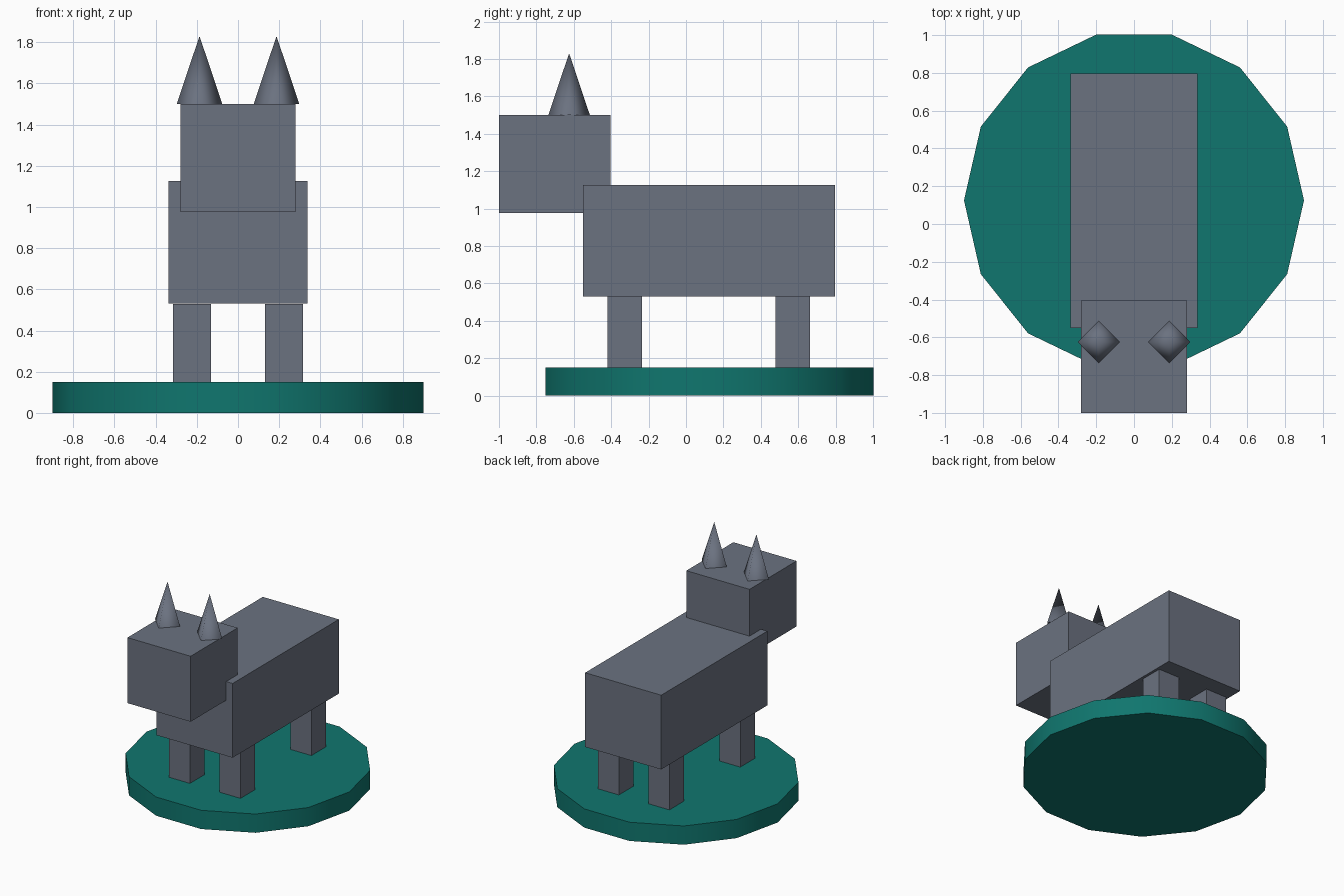
import bpy
import bmesh
import math
from mathutils import Matrix

cube = bpy.data.objects.get("Cube")
if cube:
    bpy.data.objects.remove(cube, do_unlink=True)


def make_material(name, rgb):
    mat = bpy.data.materials.new(name)
    mat.use_nodes = True
    color = (*rgb, 1.0)
    mat.diffuse_color = color
    mat.node_tree.nodes["Principled BSDF"].inputs["Base Color"].default_value = color
    return mat


grey = make_material("slate_grey", (0.147, 0.168, 0.216))
teal = make_material("deep_teal", (0.005, 0.181, 0.156))


def finish(name, bm, mat):
    mesh = bpy.data.meshes.new(name)
    bm.to_mesh(mesh)
    bm.free()
    mesh.materials.append(mat)
    obj = bpy.data.objects.new(name, mesh)
    bpy.context.collection.objects.link(obj)
    return obj


def box(name, center, size, mat):
    bm = bmesh.new()
    matrix = Matrix.Translation(center) @ Matrix.Diagonal((*size, 1.0))
    bmesh.ops.create_cube(bm, size=1.0, matrix=matrix)
    return finish(name, bm, mat)


def cone(name, base, bottom, top, height, sides, mat):
    """Upright cone or cylinder with smooth sides, flat caps and a corner on +x."""
    bm = bmesh.new()
    x, y, z = base
    matrix = (Matrix.Translation((x, y, z + height / 2))
              @ Matrix.Rotation(math.pi / 2, 4, "Z"))
    bmesh.ops.create_cone(bm, cap_ends=True, segments=sides, radius1=bottom,
                          radius2=top, depth=height, matrix=matrix)
    bmesh.ops.remove_doubles(bm, verts=bm.verts[:], dist=0.0001)
    bm.normal_update()
    for face in bm.faces:
        face.smooth = abs(face.normal.z) < 0.9
    for edge in bm.edges:
        edge.smooth = all(face.smooth for face in edge.link_faces)
    return finish(name, bm, mat)


# Round base
cone("base_disc", (0, 0.125, 0), 0.9, 0.9, 0.15, 14, teal)

# Body and head
box("body", (0, 0.123, 0.828), (0.674, 1.345, 0.595), grey)
box("head", (0, -0.702, 1.238), (0.56, 0.596, 0.525), grey)

# Legs and ears, mirrored left and right
for side, sign in (("left", 1), ("right", -1)):
    for end, y in (("front", -0.328), ("back", 0.57)):
        box(f"{end}_{side}_leg", (sign * 0.224, y, 0.34),
            (0.185, 0.185, 0.38), grey)
    cone(f"{side}_ear", (sign * 0.187, -0.625, 1.5), 0.111, 0, 0.33, 4, grey)
